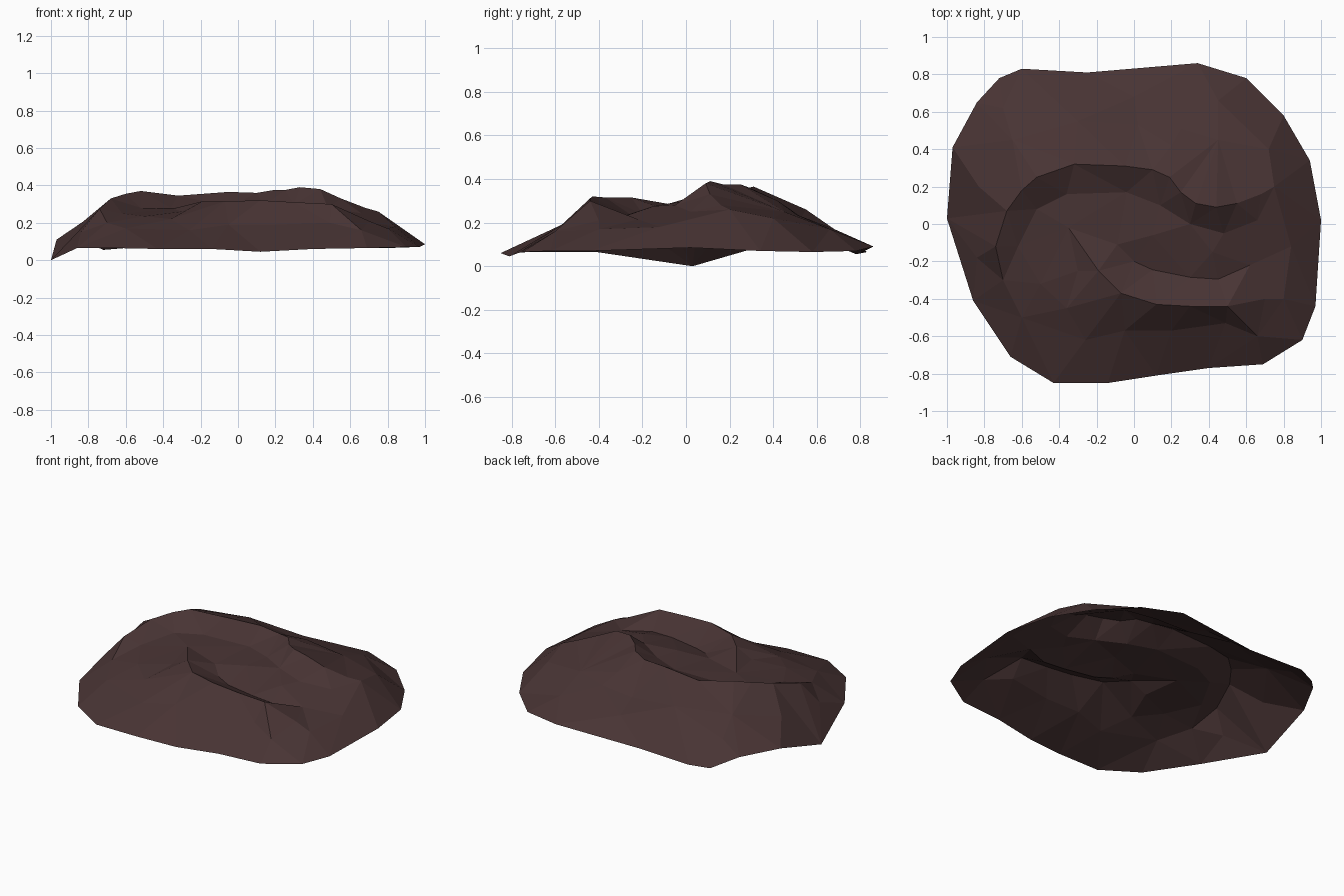
import bpy
from mathutils import Vector
from mathutils.geometry import delaunay_2d_cdt

# Rim of the open rock shell (x, y, z), running round the outline
rim = [(-1, .03, 0), (-.97, .41, .11), (-.84, .65, .11), (-.72, .78, .055), (-.6, .83, .065),
       (-.25, .81, .065), (.34, .86, .09), (.6, .78, .07), (.8, .58, .065), (.94, .34, .07),
       (1, .02, .085), (.97, -.44, .07), (.9, -.62, .07), (.69, -.75, .065), (.4, -.77, .06),
       (.12, -.81, .045), (-.14, -.85, .06), (-.43, -.85, .06), (-.66, -.71, .065), (-.86, -.41, .065)]

# Curved high crest, and the foot of its steep inner face
crest = [(-.7, -.3, .2), (-.74, -.12, .275), (-.68, .07, .33), (-.6, .18, .355), (-.52, .25, .37),
         (-.32, .32, .345), (-.05, .31, .365), (.1, .29, .36), (.19, .25, .375), (.25, .17, .375),
         (.33, .11, .39), (.44, .09, .38), (.55, .11, .33), (.68, .16, .28)]
crest_foot = [(-.62, -.12, .25), (-.52, .08, .28), (-.36, .16, .28), (-.04, .17, .285),
              (.14, .1, .29), (.3, -.0, .3), (.48, -.05, .28), (.66, .02, .25)]

# Front ridge, the trough behind it and the foot of its front face
trough = [(-.09, -.11, .265), (0, -.2, .24), (.1, -.245, .23), (.3, -.285, .23),
          (.45, -.295, .225), (.62, -.22, .215)]
ridge = [(-.19, -.25, .315), (-.07, -.37, .315), (.12, -.43, .32), (.3, -.44, .31),
         (.5, -.44, .3), (.7, -.4, .21)]
ridge_foot = [(-.26, -.62, .16), (-.05, -.57, .19), (.2, -.57, .19), (.49, -.53, .2), (.66, -.6, .16)]

# Loose points that shape the slopes and the bowl floor
slopes = [(-.35, -.02, .275), (.1, -.06, .285), (.42, -.15, .275), (-.3, -.25, .26), (-.5, -.32, .235),
          (-.6, -.5, .17), (-.36, -.45, .22), (.8, -.4, .17), (.84, -.12, .18), (.75, .2, .26),
          (.72, .4, .22), (.45, .45, .25), (.25, .51, .235), (.02, .53, .225), (.2, .42, .3),
          (-.3, .55, .26), (-.65, .45, .26), (-.83, .2, .205), (-.84, -.18, .15),
          (.45, .66, .17), (-.7, .62, .18), (0, .68, .17)]

# Triangulate over the creases so that they stay as sharp edges
points, edges = [], []
for line, closed in ((rim, True), (crest, False), (crest_foot, False), (trough, False),
                     (ridge, False), (ridge_foot, False), (slopes, None)):
    start, n = len(points), len(line)
    points += line
    if closed is not None:
        edges += [(start + i, start + (i + 1) % n) for i in range(n if closed else n - 1)]

flat, _, faces, origins, _, _ = delaunay_2d_cdt(
    [Vector(p[:2]) for p in points], edges, [], 1, 1e-5)
verts = [(v.x, v.y, points[o[0]][2] if o else .2) for v, o in zip(flat, origins)]

mesh = bpy.data.meshes.new("rock_slab")
mesh.from_pydata(verts, [], faces)
rock = bpy.data.objects.new("rock_slab", mesh)
bpy.context.collection.objects.link(rock)

# One dark brown stone colour
stone = bpy.data.materials.new("dark brown stone")
stone.diffuse_color = (.065, .034, .034, 1)
mesh.materials.append(stone)
